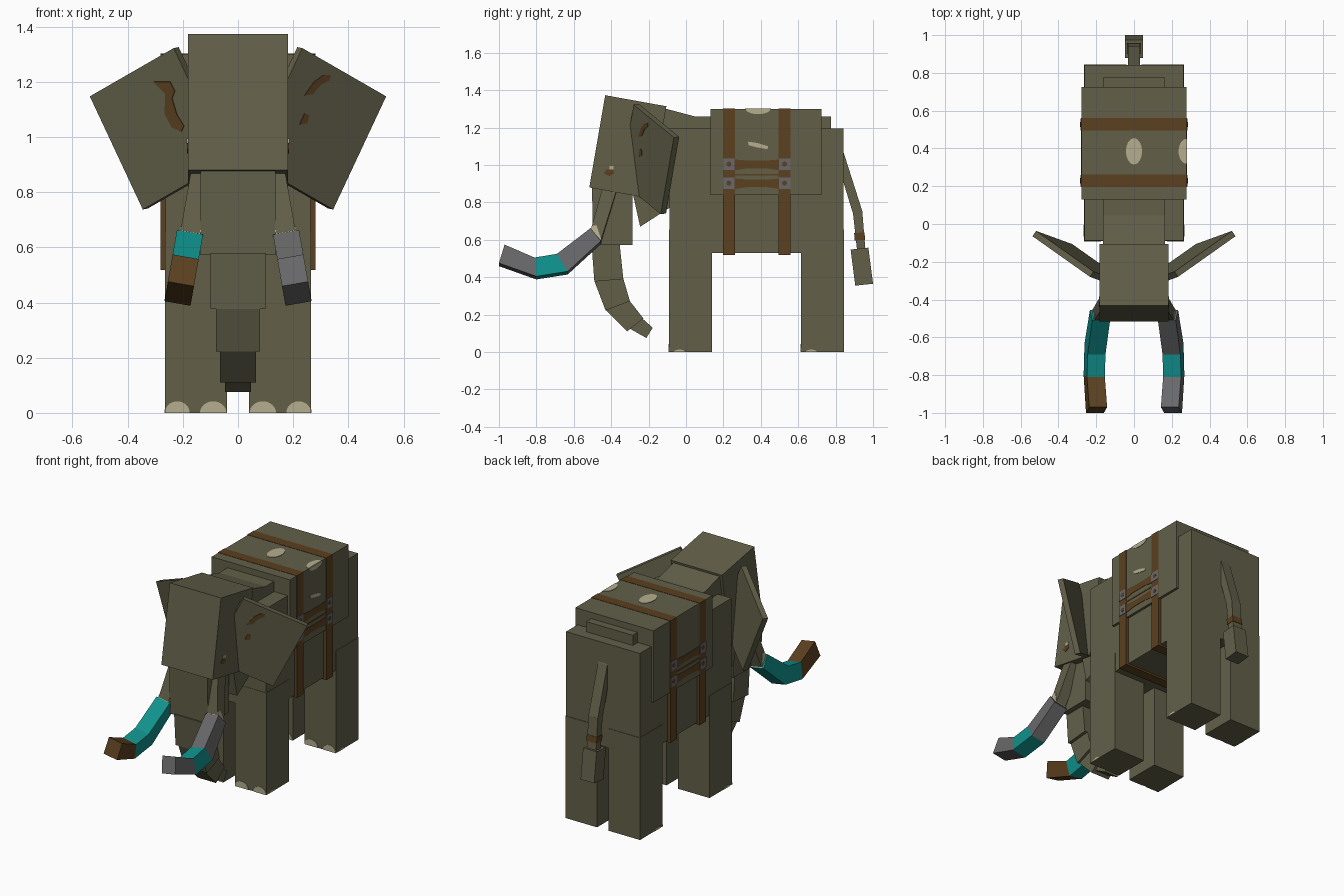
import bpy, bmesh, math
from mathutils import Vector, Matrix

if "Cube" in bpy.data.objects:
    bpy.data.objects.remove(bpy.data.objects["Cube"], do_unlink=True)


def material(name, rgb):
    m = bpy.data.materials.new(name)
    m.use_nodes = True
    m.diffuse_color = (*rgb, 1)
    bsdf = m.node_tree.nodes["Principled BSDF"]
    bsdf.inputs["Base Color"].default_value = (*rgb, 1)
    bsdf.inputs["Roughness"].default_value = 0.9
    return m


HIDE = material("olive hide", (0.122, 0.115, 0.066))
BROWN = material("brown leather", (0.105, 0.052, 0.014))
TEAL = material("teal band", (0.005, 0.28, 0.26))
GREY = material("grey metal", (0.14, 0.14, 0.145))
CREAM = material("cream", (0.46, 0.42, 0.27))


def prism(name, axis, pts, a, b, mat, transform=None):
    """Extrude a 2D outline along an axis from a to b."""
    place = {"x": lambda p, t: (t, p[0], p[1]),
             "y": lambda p, t: (p[0], t, p[1]),
             "z": lambda p, t: (p[0], p[1], t)}[axis]
    bm = bmesh.new()
    lo = [bm.verts.new(place(p, a)) for p in pts]
    hi = [bm.verts.new(place(p, b)) for p in pts]
    bm.faces.new(lo)
    bm.faces.new(hi[::-1])
    n = len(pts)
    for i in range(n):
        j = (i + 1) % n
        bm.faces.new((lo[i], hi[i], hi[j], lo[j]))
    if transform:
        bm.transform(transform)
    bmesh.ops.recalc_face_normals(bm, faces=bm.faces)
    me = bpy.data.meshes.new(name)
    bm.to_mesh(me)
    bm.free()
    me.materials.append(mat)
    ob = bpy.data.objects.new(name, me)
    bpy.context.collection.objects.link(ob)
    return ob


def rect(u0, u1, v0, v1):
    return [(u0, v0), (u1, v0), (u1, v1), (u0, v1)]


def box(name, x0, x1, y0, y1, z0, z1, mat=HIDE):
    return prism(name, "z", rect(x0, x1, y0, y1), z0, z1, mat)


def oval(cx, cy, rx, ry, start=0, end=360, n=16):
    steps = n if end - start == 360 else n + 1
    return [(cx + rx * math.cos(math.radians(start + (end - start) * i / n)),
             cy + ry * math.sin(math.radians(start + (end - start) * i / n)))
            for i in range(steps)]


SIDES = ((1, "left"), (-1, "right"))

# Body, spine ridge, neck and head
box("body", -0.262, 0.262, -0.088, 0.842, 0.53, 1.195)
box("spine_ridge", -0.165, 0.165, 0.045, 0.775, 1.1, 1.26)
prism("neck", "x", [(-0.25, 1.32), (-0.105, 1.3), (0.045, 1.26), (0.05, 0.75),
                    (-0.09, 0.77), (-0.245, 0.67), (-0.285, 0.85)], -0.165, 0.165, HIDE)
prism("head", "x", [(-0.432, 1.373), (-0.105, 1.314), (-0.19, 0.82), (-0.517, 0.88)],
      -0.182, 0.182, HIDE)

# Trunk: overlapping blocks that taper and curl back
trunk = [
    (0.135, [(-0.503, 0.9), (-0.285, 0.9), (-0.285, 0.572), (-0.497, 0.572)]),
    (0.1, [(-0.505, 0.58), (-0.355, 0.58), (-0.335, 0.39), (-0.49, 0.377)]),
    (0.08, [(-0.49, 0.38), (-0.335, 0.392), (-0.3, 0.272), (-0.43, 0.222)]),
    (0.065, [(-0.43, 0.225), (-0.3, 0.272), (-0.228, 0.18), (-0.315, 0.11)]),
    (0.048, [(-0.3, 0.125), (-0.24, 0.185), (-0.178, 0.13), (-0.212, 0.075)]),
]
for i, (w, pts) in enumerate(trunk):
    prism(f"trunk_segment_{i + 1}", "x", pts, -w, w, HIDE)

# Legs with toenails on the front faces
for s, side in SIDES:
    for y0, y1, end in ((-0.09, 0.14, "front"), (0.615, 0.845, "rear")):
        box(f"{end}_leg_{side}", *sorted((s * 0.04, s * 0.265)), y0, y1, 0, 0.655)
        for k, (cx, r) in enumerate(((0.22, 0.045), (0.09, 0.048))):
            prism(f"{end}_toenail_{side}_{k + 1}", "y",
                  oval(s * cx, 0, r, 0.042, 0, 180), y0 - 0.003, y0, CREAM)
        prism(f"{end}_side_toenail_{side}", "x", oval(y0 + 0.055, 0, 0.03, 0.013, 0, 180),
              s * 0.264, s * 0.267, CREAM)

# Ears: flat tilted slabs, with stains on the front faces
u, v = Vector((0.304, 0.215, -0.175)), Vector((-0.192, -0.07, -0.41))
corner = Vector((0.233, -0.28, 1.322))
normal = u.cross(v).normalized()
ear_frame = Matrix((u.normalized(), v.normalized(), normal)).transposed().to_4x4()
ear_frame.translation = corner
stains = {
    "left": [[(0.24, 1.15), (0.275, 1.2), (0.31, 1.225), (0.335, 1.225), (0.33, 1.205),
              (0.3, 1.19), (0.27, 1.155)],
             [(0.222, 1.045), (0.24, 1.085), (0.257, 1.08), (0.25, 1.05)]],
    "right": [[(0.305, 1.2), (0.245, 1.2), (0.228, 1.165), (0.238, 1.14), (0.22, 1.08),
               (0.195, 1.04), (0.205, 1.02), (0.24, 1.035), (0.265, 1.085), (0.262, 1.155)]],
}
inverse = ear_frame.inverted()
for s, side in SIDES:
    flip = Matrix.Diagonal((s, 1, 1, 1)) @ ear_frame
    prism(f"ear_{side}", "z", rect(0, u.length, 0, v.length), 0, 0.034, HIDE, flip)
    for k, outline in enumerate(stains[side]):
        flat = []
        for x, z in outline:
            # Slide each point along y onto the slab's front plane
            d = normal.x * (x - corner.x) + normal.z * (z - corner.z)
            p = inverse @ Vector((x, corner.y - d / normal.y, z))
            flat.append((p.x, p.y))
        prism(f"ear_stain_{side}_{k + 1}", "z", flat, -0.003, 0.001, BROWN, flip)

# Eyes
for s, side in SIDES:
    prism(f"eye_{side}", "x", [(-0.44, 0.955), (-0.425, 0.975), (-0.39, 0.98), (-0.385, 0.955),
                               (-0.41, 0.94)], s * 0.181, s * 0.185, BROWN)
    prism(f"eye_glint_{side}", "x", rect(-0.41, -0.388, 0.975, 0.995),
          s * 0.181, s * 0.186, CREAM)

# Tusks: roots at the jaw and three bands, rolled outward at the bottom
tusk = [
    ("root", 0.035, [(-0.44, 0.9), (-0.36, 0.9), (-0.455, 0.59), (-0.51, 0.645)]),
    ("base", 0.048, [(-0.51, 0.655), (-0.455, 0.585), (-0.632, 0.42), (-0.69, 0.515)]),
    ("middle", 0.048, [(-0.69, 0.515), (-0.632, 0.42), (-0.8, 0.393), (-0.81, 0.495)]),
    ("tip", 0.048, [(-0.81, 0.495), (-0.8, 0.393), (-1.0, 0.465), (-0.97, 0.565)]),
]
tusk_colours = {"left": (HIDE, GREY, TEAL, GREY), "right": (HIDE, TEAL, TEAL, BROWN)}
for s, side in SIDES:
    pivot = Vector((s * 0.18, 0, 0.62))
    roll = (Matrix.Translation(pivot) @ Matrix.Rotation(math.radians(-10 * s), 4, "Y")
            @ Matrix.Translation((0, 0, -0.62)))
    for (part, w, pts), mat in zip(tusk, tusk_colours[side]):
        prism(f"tusk_{part}_{side}", "x", pts, -w, w, mat, roll)
    prism(f"tusk_collar_{side}", "x", [(-0.5, 0.67), (-0.478, 0.672), (-0.452, 0.59), (-0.51, 0.65)],
          -0.038, 0.038, CREAM, roll)

# Blanket and the two straps that circle the belly
box("blanket", -0.278, 0.278, 0.13, 0.725, 0.84, 1.3)
for name, y0, y1 in (("front", 0.197, 0.262), ("rear", 0.495, 0.56)):
    box(f"{name}_strap", -0.281, 0.281, y0, y1, 0.518, 1.302, BROWN)

# Cross bands and buckles on both sides
for s, side in SIDES:
    for k, (z0, z1) in enumerate(((0.97, 1.03), (0.943, 0.953), (0.87, 0.928))):
        m = 0.012 if k != 1 else 0
        prism(f"cross_band_{side}_{k + 1}", "x",
              [(0.25, z0), (0.33, z0 + m), (0.43, z0 + m), (0.51, z0),
               (0.51, z1), (0.43, z1 - m / 2), (0.33, z1 - m / 2), (0.25, z1)],
              s * 0.277, s * 0.2805, BROWN)
    for cy in (0.229, 0.527):
        for cz in (1.005, 0.903):
            prism(f"buckle_{side}", "x", rect(cy - 0.031, cy + 0.031, cz - 0.031, cz + 0.031),
                  s * 0.28, s * 0.2835, GREY)
            prism(f"buckle_hole_{side}", "x", oval(cy, cz, 0.014, 0.014, n=8),
                  s * 0.28, s * 0.285, BROWN)

# Cream patches on the blanket
prism("top_patch", "z", oval(0, 0.385, 0.043, 0.07), 1.299, 1.303, CREAM)
prism("edge_patch_top", "z", oval(0.278, 0.385, 0.042, 0.066, 90, 270), 1.299, 1.303, CREAM)
prism("edge_patch_side", "x", oval(0.385, 1.3, 0.066, 0.028, 180, 360), 0.277, 0.281, CREAM)
prism("side_patch", "x", [(0.33, 1.125), (0.38, 1.118), (0.44, 1.1), (0.435, 1.085),
                          (0.39, 1.092), (0.335, 1.105)], 0.277, 0.281, CREAM)

# Tail with a band and a block tuft
prism("tail_upper", "x", [(0.835, 1.08), (0.845, 1.06), (0.942, 0.755), (0.893, 0.74),
                          (0.835, 0.93)], -0.033, 0.033, HIDE)
prism("tail_lower", "x", [(0.893, 0.742), (0.942, 0.757), (0.96, 0.54), (0.915, 0.54)],
      -0.033, 0.033, HIDE)
prism("tail_band", "x", [(0.899, 0.635), (0.954, 0.64), (0.958, 0.6), (0.902, 0.597)],
      -0.036, 0.036, BROWN)
prism("tail_tuft", "x", [(0.88, 0.548), (0.975, 0.558), (1.0, 0.365), (0.905, 0.355)],
      -0.048, 0.048, HIDE)
